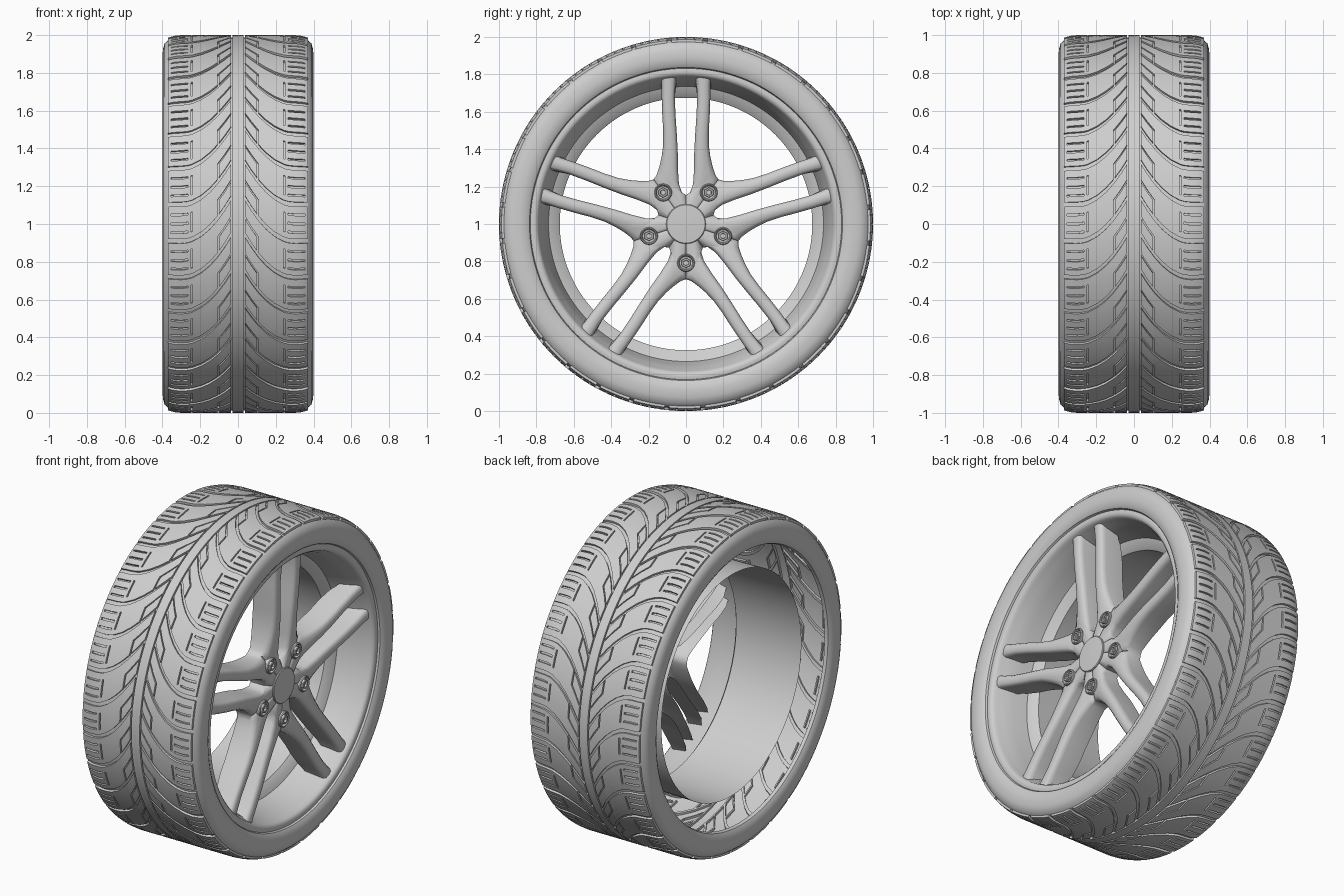
import bpy, bmesh, math
from math import sin, cos, pi

if "Cube" in bpy.data.objects:
    bpy.data.objects.remove(bpy.data.objects["Cube"])

grey = bpy.data.materials.new("light_grey")
grey.diffuse_color = (0.62, 0.62, 0.62, 1)
grey.use_nodes = True
grey.node_tree.nodes["Principled BSDF"].inputs["Base Color"].default_value = grey.diffuse_color


def pt(x, r, a):
    """Point at axle position x, radius r, angle a from the top."""
    return (x, r * sin(a), 1 + r * cos(a))


def finish(name, bm, angle=35):
    bmesh.ops.remove_doubles(bm, verts=bm.verts, dist=0.0004)
    bmesh.ops.recalc_face_normals(bm, faces=bm.faces)
    me = bpy.data.meshes.new(name)
    bm.to_mesh(me)
    bm.free()
    me.materials.append(grey)
    ob = bpy.data.objects.new(name, me)
    bpy.context.collection.objects.link(ob)
    bpy.ops.object.select_all(action='DESELECT')
    ob.select_set(True)
    bpy.context.view_layer.objects.active = ob
    bpy.ops.object.shade_smooth_by_angle(angle=math.radians(angle))
    return ob


def lathe(name, profile, segs=128, centre=(0, 0), angle=35):
    """Spin an (x, radius) profile about the axle direction."""
    bm = bmesh.new()
    rings = []
    for x, r in profile:
        ring = []
        for i in range(segs):
            p = pt(x, r, 2 * pi * i / segs)
            ring.append(bm.verts.new((p[0], p[1] + centre[0], p[2] + centre[1])))
        rings.append(ring)
    for a, b in zip(rings, rings[1:]):
        for i in range(segs):
            j = (i + 1) % segs
            bm.faces.new((a[i], a[j], b[j], b[i]))
    return finish(name, bm, angle)


# Tread: swept grid whose block cells are raised above the groove floor
PITCHES = 32
ROWS = [0, .12, .27, .32, .50, .56, .75, .80]
half = [.028, .036, .07, .1, .108, .15, .195, .24, .248, .265, .3, .335, .355, .37]
cols = [-x for x in reversed(half)] + [0] + half


def floor_radius(x):
    return .987 - .014 * max(0, (abs(x) - .3) / .07) ** 2


def sweep(x):
    return .30 * (1 - (1 - min(abs(x) / .3, 1)) ** 2)


def is_groove(x, row):
    if x < .028:
        return False
    if x < .036 or row == 0:
        return True
    if x < .1:
        return row == 4
    if x < .108:
        return row in (1, 2, 3, 4)
    if x < .24:
        return False
    if x < .248:
        return row in (2, 3, 4, 5, 6)
    return x > .265 and row in (2, 4, 6) and x < .355


bm = bmesh.new()
angles = [(p + f) * 2 * pi / PITCHES for p in range(PITCHES) for f in ROWS]
grid = [[bm.verts.new(pt(x, floor_radius(x), a - sweep(x))) for x in cols] for a in angles]
blocks = []
for i in range(len(angles)):
    nxt = grid[(i + 1) % len(angles)]
    for c in range(len(cols) - 1):
        f = bm.faces.new((grid[i][c], grid[i][c + 1], nxt[c + 1], nxt[c]))
        if not is_groove(abs(cols[c] + cols[c + 1]) / 2, i % len(ROWS)):
            blocks.append(f)
raised = bmesh.ops.extrude_face_region(bm, geom=blocks)["geom"]
for v in raised:
    if isinstance(v, bmesh.types.BMVert):
        r = math.hypot(v.co.y, v.co.z - 1)
        k = (r + .013) / r
        v.co.y *= k
        v.co.z = 1 + (v.co.z - 1) * k
old = [f for f in blocks if f.is_valid]
if old:
    bmesh.ops.delete(bm, geom=old, context='FACES_ONLY')
finish("tread", bm, 30)

# Sidewalls, open at the bead
wall = [(.37, .973), (.388, .957), (.397, .928), (.4, .89), (.395, .855), (.383, .837), (.365, .83)]
lathe("outer_sidewall", wall, 160)
lathe("inner_sidewall", [(-x, r) for x, r in wall], 160)

# Rim: barrel, step, flared front and lip
lathe("rim", [(-.31, .682), (.13, .675), (.15, .70), (.165, .735), (.25, .752), (.315, .77),
              (.345, .785), (.362, .79), (.372, .80), (.376, .815), (.372, .832), (.355, .836)])

# Spokes and hub: one half arm lofted between slot edge and outer edge,
# each station is (slot y, slot z, outer y, outer z, front x, wall depth)
s36, c36 = sin(pi / 5), cos(pi / 5)
stations = [
    (0, .095, .095 * s36, .095 * c36, .308, 0),
    (0, .155, .295 * s36, .295 * c36, .308, .12),
    (.022, .168, .157, .262, .312, .12),
    (.038, .215, .143, .305, .318, .13),
    (.043, .29, .131, .355, .325, .14),
    (.044, .38, .122, .42, .332, .15),
    (.049, .48, .122, .50, .338, .15),
    (.056, .58, .127, .585, .342, .15),
    (.060, .68, .130, .68, .346, .14),
    (.056, .75, .130, .75, .350, .13),
    (.050, .79, .135, .782, .352, .12),
]
# (position across the arm, drop of the surface) with walls at both ends
section = [(0, 1), (0, .032), (.06, .014), (.2, .003), (.5, 0), (.8, .003), (.94, .014), (1, .032), (1, 1)]
bm = bmesh.new()
for k in range(5):
    ca, sa = cos(k * 2 * pi / 5), sin(k * 2 * pi / 5)
    for side in (-1, 1):
        rows = []
        for n, (y0, z0, y1, z1, x, depth) in enumerate(stations):
            row = []
            for t, drop in section:
                y, z = side * (y0 + (y1 - y0) * t), z0 + (z1 - z0) * t
                if drop == 1:
                    drop = depth
                    if n > 8:
                        z *= .95
                elif n == 0:
                    drop = 0
                row.append(bm.verts.new((x - drop, y * ca + z * sa, 1 + z * ca - y * sa)))
            rows.append(row)
        for n in range(len(rows) - 1):
            a, b = rows[n], rows[n + 1]
            for j in range(len(section) - 1):
                if n == 0 and j in (0, len(section) - 2):
                    continue
                bm.faces.new((a[j], a[j + 1], b[j + 1], b[j]))
finish("spokes", bm, 50)

# Centre cap
lathe("centre_cap", [(.285, .106), (.312, .106), (.316, .102), (.319, .05), (.32, .001)], 48)

# Wheel bolts: a raised seat ring around a hexagonal head
for k in range(5):
    a = pi / 5 + k * 2 * pi / 5
    c = (.208 * sin(a), .208 * cos(a))
    lathe("bolt_seat", [(.29, .048), (.316, .047), (.321, .043), (.319, .039), (.306, .034), (.306, .001)],
          28, c)
    lathe("bolt_head", [(.30, .028), (.322, .028), (.325, .025), (.325, .016), (.312, .014), (.312, .001)],
          6, c, 20)
